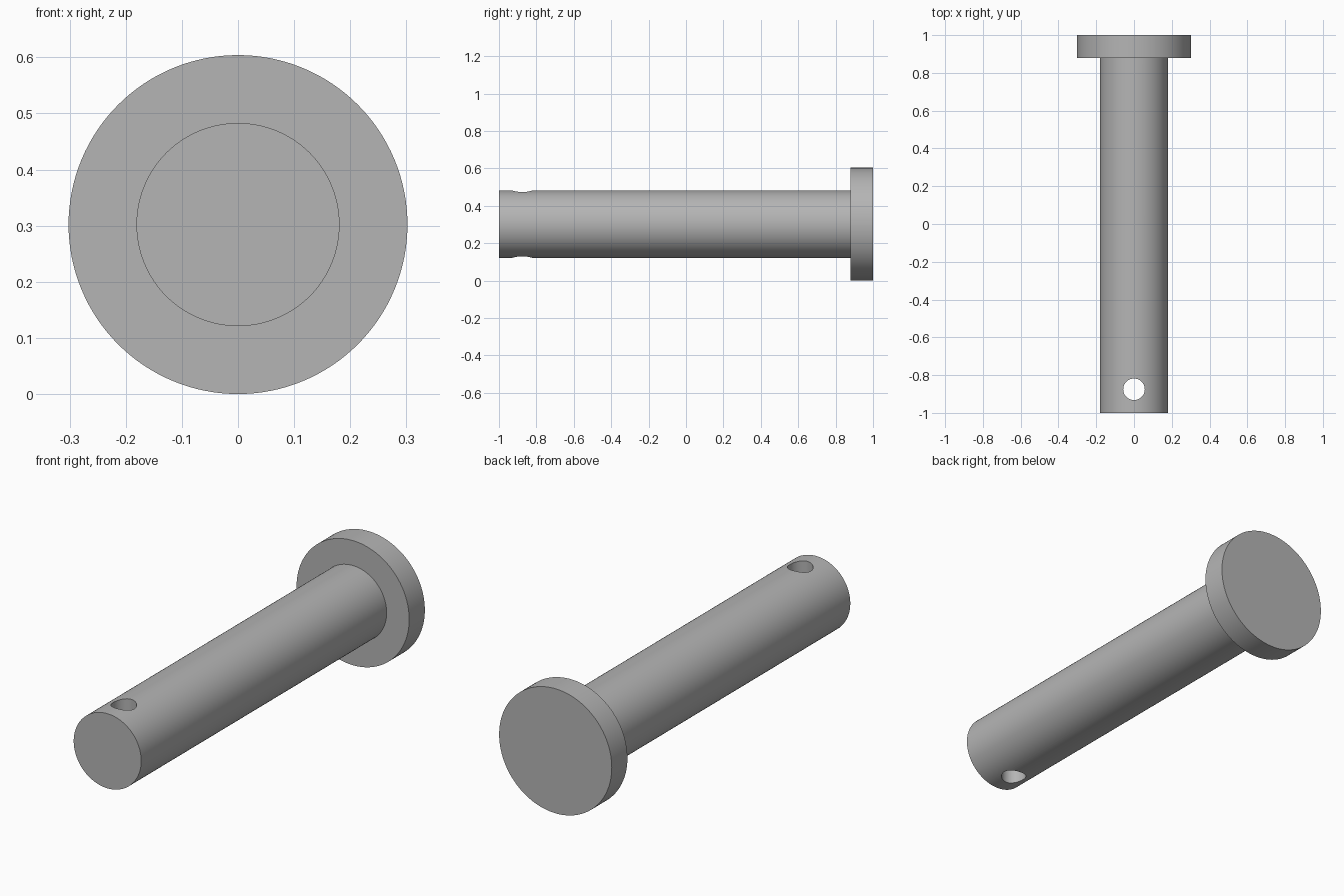
import bpy
import math

cube = bpy.data.objects.get("Cube")
if cube:
    bpy.data.objects.remove(cube, do_unlink=True)

HEAD_R, SHAFT_R, HOLE_R = 0.302, 0.181, 0.057
HEAD_FRONT, HOLE_Y = 0.88, -0.875
SIDES = 128

steel = bpy.data.materials.new("grey_steel")
steel.use_nodes = True
colour = (0.46, 0.46, 0.46, 1)
steel.diffuse_color = colour
steel.node_tree.nodes["Principled BSDF"].inputs["Base Color"].default_value = colour


def lathe(name, profile):
    """Spin (radius, y) points around the horizontal pin axis."""
    verts, faces = [], []
    for radius, y in profile:
        for i in range(SIDES):
            a = math.tau * i / SIDES
            verts.append((radius * math.cos(a), y, HEAD_R + radius * math.sin(a)))
    for ring in range(len(profile) - 1):
        for i in range(SIDES):
            j = (i + 1) % SIDES
            a, b = ring * SIDES, (ring + 1) * SIDES
            faces.append((a + i, b + i, b + j, a + j))
    last = (len(profile) - 1) * SIDES
    faces.append(tuple(range(SIDES)))
    faces.append(tuple(last + i for i in reversed(range(SIDES))))
    mesh = bpy.data.meshes.new(name)
    mesh.from_pydata(verts, [], faces)
    obj = bpy.data.objects.new(name, mesh)
    bpy.context.collection.objects.link(obj)
    mesh.materials.append(steel)
    return obj


# Shaft and flat round head, turned as one solid
pin = lathe("clevis_pin", [(SHAFT_R, -1), (SHAFT_R, HEAD_FRONT),
                           (HEAD_R, HEAD_FRONT), (HEAD_R, 1)])

# Cross hole drilled vertically near the tip
bpy.ops.mesh.primitive_cylinder_add(vertices=64, radius=HOLE_R, depth=1,
                                    location=(0, HOLE_Y, HEAD_R))
cutter = bpy.context.object
cutter.name = "hole_cutter"
cutter.hide_render = True
cutter.data.materials.append(steel)

drill = pin.modifiers.new("cross_hole", 'BOOLEAN')
drill.operation = 'DIFFERENCE'
drill.solver = 'EXACT'
drill.object = cutter

bpy.ops.object.select_all(action='DESELECT')
pin.select_set(True)
bpy.context.view_layer.objects.active = pin
bpy.ops.object.modifier_apply(modifier=drill.name)
bpy.data.objects.remove(cutter, do_unlink=True)
bpy.ops.object.shade_smooth_by_angle(angle=math.radians(30))
